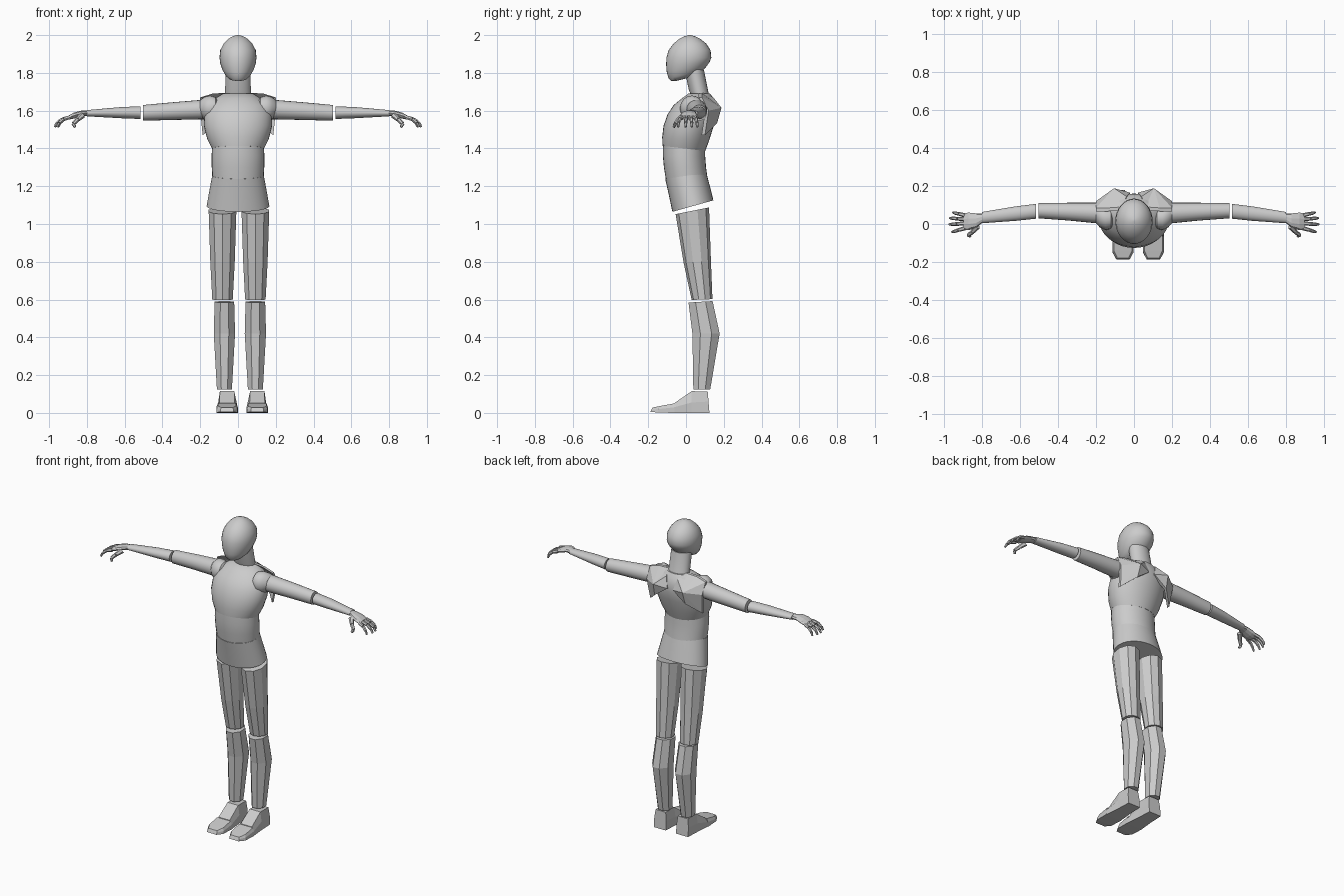
import bpy, bmesh, math
from mathutils import Vector

if "Cube" in bpy.data.objects:
    bpy.data.objects.remove(bpy.data.objects["Cube"])


def finish(name, bm, smooth):
    bmesh.ops.recalc_face_normals(bm, faces=bm.faces)
    me = bpy.data.meshes.new(name)
    bm.to_mesh(me)
    bm.free()
    ob = bpy.data.objects.new(name, me)
    bpy.context.collection.objects.link(ob)
    if smooth:
        bpy.ops.object.select_all(action='DESELECT')
        bpy.context.view_layer.objects.active = ob
        ob.select_set(True)
        bpy.ops.object.shade_smooth_by_angle(angle=math.radians(smooth))
    return ob


def add_loft(bm, loops):
    """Skin a list of equal-length point loops and cap both ends."""
    rings = [[bm.verts.new(p) for p in loop] for loop in loops]
    n = len(rings[0])
    for a, b in zip(rings, rings[1:]):
        for i in range(n):
            j = (i + 1) % n
            bm.faces.new((a[i], a[j], b[j], b[i]))
    bm.faces.new(rings[0])
    bm.faces.new(rings[-1])


def upright(name, rings, n=32, smooth=40, side=1, x=0, mid=0, phase=0):
    """Rings: z, half width, front y, back y, slope from front to back."""
    loops = []
    for z, rx, y0, y1, slope in rings:
        cy, ry = (y0 + y1) / 2, (y1 - y0) / 2
        loop = []
        for i in range(n):
            t = 2 * math.pi * (i + phase) / n
            dy = ry * math.sin(t)
            loop.append((mid + side * (x + rx * math.cos(t)), cy + dy, z + slope * dy))
        loops.append(loop)
    bm = bmesh.new()
    add_loft(bm, loops)
    return finish(name, bm, smooth)


def sideways(name, rings, side, n=20, smooth=40):
    """Rings: x, y min, y max, z min, z max."""
    loops = []
    for x, y0, y1, z0, z1 in rings:
        loops.append([(side * x,
                       (y0 + y1) / 2 + (y1 - y0) / 2 * math.cos(2 * math.pi * i / n),
                       (z0 + z1) / 2 + (z1 - z0) / 2 * math.sin(2 * math.pi * i / n))
                      for i in range(n)])
    bm = bmesh.new()
    add_loft(bm, loops)
    return finish(name, bm, smooth)


def finger(name, pts, radii, side):
    """Chain of tapered six-sided joints."""
    bm = bmesh.new()
    pts = [Vector((side * p[0], p[1], p[2])) for p in pts]
    for k in range(len(pts) - 1):
        p, q = pts[k], pts[k + 1]
        rot = (q - p).to_track_quat('Z', 'Y')
        loops = []
        for c, r in ((p, radii[k]), (p.lerp(q, 0.95), radii[k + 1])):
            loops.append([c + rot @ Vector((r * math.cos(i * math.pi / 3),
                                            r * math.sin(i * math.pi / 3), 0)) for i in range(6)])
        add_loft(bm, loops)
    return finish(name, bm, 0)


# Head, tilted jaw
upright("head", [
    (1.765, .022, -.055, .015, .25), (1.772, .05, -.08, .05, .22),
    (1.79, .068, -.093, .085, .2), (1.82, .084, -.102, .11, .15),
    (1.85, .094, -.105, .126, .08), (1.88, .098, -.104, .134, 0),
    (1.92, .094, -.092, .13, 0), (1.955, .076, -.066, .107, 0),
    (1.98, .052, -.036, .076, 0), (1.993, .03, -.01, .05, 0),
    (2.0, .006, .014, .026, 0)])
# Neck
upright("neck", [(1.66, .07, .03, .135, -.2), (1.70, .068, .015, .12, -.2),
                 (1.82, .066, -.01, .095, -.1)])
# Torso in three shells
upright("chest", [
    (1.40, .138, -.124, .102, -.12), (1.45, .163, -.126, .122, -.08),
    (1.52, .181, -.119, .147, 0), (1.58, .18, -.098, .16, 0),
    (1.63, .16, -.065, .158, 0), (1.665, .12, -.022, .145, 0),
    (1.69, .08, .012, .128, 0)])
upright("abdomen", [
    (1.22, .134, -.102, .115, .12), (1.30, .139, -.117, .106, 0),
    (1.36, .14, -.123, .102, -.06), (1.42, .136, -.121, .10, -.12)])
upright("pelvis", [
    (1.095, .166, -.072, .145, .28), (1.18, .151, -.092, .126, .2),
    (1.255, .137, -.11, .108, .15)])

for s, tag in ((1, "right"), (-1, "left")):
    # Shoulder blade: thin bent plate over the upper back
    outline = [(.06, .09, 1.695), (.135, .085, 1.69), (.20, .085, 1.67),
               (.20, .12, 1.60), (.187, .10, 1.47), (.11, .165, 1.535),
               (.02, .165, 1.60), (.04, .145, 1.67)]
    hub = (.105, .188, 1.615)
    bm = bmesh.new()
    shells = []
    for d in (0, -.03):
        ring = [bm.verts.new((s * x, y + d * .6, z)) for x, y, z in outline]
        c = bm.verts.new((s * hub[0], hub[1] + d, hub[2]))
        for i in range(8):
            bm.faces.new((c, ring[i], ring[(i + 1) % 8]))
        shells.append(ring)
    for i in range(8):
        j = (i + 1) % 8
        bm.faces.new((shells[0][i], shells[0][j], shells[1][j], shells[1][i]))
    finish(tag + "_shoulder_blade", bm, 0)

    # Shoulder cap
    sideways(tag + "_shoulder", [
        (.105, .0, .06, 1.59, 1.65), (.12, -.025, .085, 1.56, 1.672),
        (.15, -.032, .095, 1.545, 1.68), (.18, -.018, .10, 1.555, 1.672),
        (.20, .005, .10, 1.57, 1.655)], s)
    # Arm
    sideways(tag + "_upper_arm", [(.16, .0, .112, 1.555, 1.66), (.34, .018, .112, 1.551, 1.645),
                                  (.502, .03, .11, 1.547, 1.63)], s)
    sideways(tag + "_forearm", [(.515, .028, .106, 1.556, 1.623), (.62, .017, .093, 1.56, 1.619),
                                (.80, .004, .063, 1.57, 1.603)], s)
    # Hand
    sideways(tag + "_palm", [(.80, .005, .055, 1.572, 1.602), (.83, -.02, .056, 1.57, 1.601),
                             (.87, -.032, .06, 1.557, 1.59), (.897, -.03, .056, 1.552, 1.575)],
             s, 10, 0)
    for name, y, dy, reach in (("index", -.022, -.02, .068), ("middle", .003, -.005, .082),
                               ("ring", .025, .006, .08), ("little", .046, .014, .063)):
        finger(f"{tag}_{name}_finger",
               [(.89, y, 1.565), (.89 + reach * .5, y + dy * .5, 1.555),
                (.89 + reach * .84, y + dy * .85, 1.535), (.89 + reach, y + dy, 1.512)],
               [.0115, .010, .0085, .006], s)
    finger(tag + "_thumb", [(.825, -.012, 1.575), (.85, -.042, 1.552),
                            (.872, -.058, 1.53), (.862, -.065, 1.512)],
           [.017, .012, .010, .007], s)

    # Faceted leg segments
    upright(tag + "_thigh", [(.60, .057, .03, .14, .04), (.80, .068, -.013, .132, .05),
                             (1.07, .077, -.055, .122, .2)],
            10, 0, s, .087, .005, .5)
    upright(tag + "_shin", [(.125, .043, .035, .132, 0), (.42, .061, .028, .184, 0),
                            (.588, .056, .008, .146, .06)],
            8, 0, s, .082, .01, .5)

    # Foot: cross-sections from heel to ball, then a separate toe cap
    def foot_part(name, sections):
        bm = bmesh.new()
        loops = []
        for yb, yt, low, mid_z, top, wide, narrow in sections:
            ym = yb + (yt - yb) * (mid_z - low) / (top - low)
            loops.append([(.022 + s * (.08 + x), y, z) for x, y, z in (
                (-wide, yb, low), (wide, yb, low), (wide, ym, mid_z),
                (narrow, yt, top), (-narrow, yt, top), (-wide, ym, mid_z))])
        add_loft(bm, loops)
        finish(name, bm, 0)

    foot_part(tag + "_foot", [(.124, .115, 0, .06, .113, .043, .036),
                              (.03, .03, 0, .055, .115, .047, .038),
                              (-.065, -.06, 0, .03, .053, .056, .04)])
    foot_part(tag + "_toe_cap", [(-.062, -.062, 0, .03, .05, .057, .048),
                                 (-.15, -.14, .002, .02, .036, .055, .048),
                                 (-.188, -.178, .006, .018, .028, .034, .03)])
